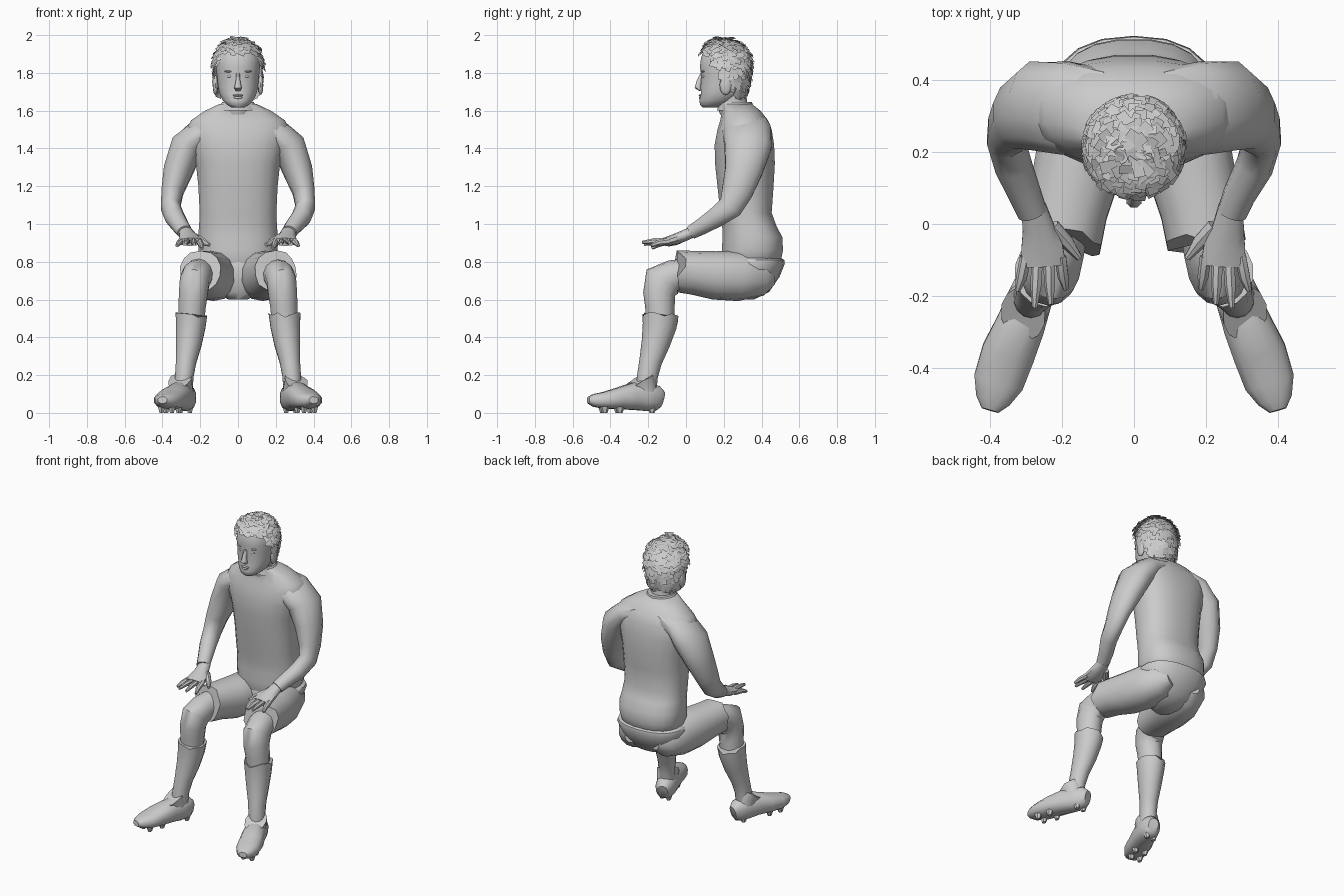
import bpy, bmesh, math, random
from mathutils import Vector
random.seed(4)


def finish(name, bm, angle=45, smooth=True):
    bmesh.ops.recalc_face_normals(bm, faces=bm.faces)
    me = bpy.data.meshes.new(name)
    bm.to_mesh(me)
    bm.free()
    ob = bpy.data.objects.new(name, me)
    bpy.context.collection.objects.link(ob)
    if smooth:
        bpy.ops.object.select_all(action='DESELECT')
        ob.select_set(True)
        bpy.context.view_layer.objects.active = ob
        bpy.ops.object.shade_smooth_by_angle(angle=math.radians(angle))
    return ob


def loft(name, rings, n=12, power=2.0, flat=False, s=1, jag=0.0, jag_end=0):
    """Skin elliptical rings (x, y, z, half_width, half_depth) along a path."""
    bm = bmesh.new()
    pts = [Vector((r[0] * s, r[1], r[2])) for r in rings]
    loops = []
    for i, (p, r) in enumerate(zip(pts, rings)):
        t = (pts[min(i + 1, len(pts) - 1)] - pts[max(i - 1, 0)]).normalized()
        if flat:
            t = Vector((0, 0, 1))
        u = Vector((1, 0, 0))
        u = (u - t * u.dot(t)).normalized()
        v = t.cross(u)
        loop = []
        for k in range(n):
            a = 2 * math.pi * (k + 0.5) / n
            c, d = math.cos(a), math.sin(a)
            c = math.copysign(abs(c) ** (2 / power), c)
            d = math.copysign(abs(d) ** (2 / power), d)
            co = p + u * c * r[3] + v * d * r[4]
            if jag and i == (jag_end % len(rings)):
                co += t * random.uniform(-jag, jag)
            loop.append(bm.verts.new(co))
        loops.append(loop)
    for l0, l1 in zip(loops, loops[1:]):
        for k in range(n):
            bm.faces.new((l0[k], l0[(k + 1) % n], l1[(k + 1) % n], l1[k]))
    bm.faces.new(loops[0])
    bm.faces.new(loops[-1])
    return finish(name, bm)


def column(name, rows, **kw):
    """Upright loft from rows (z, y_front, y_back, half_width)."""
    return loft(name, [(0, (f + b) / 2, z, w, (b - f) / 2) for z, f, b, w in rows],
                flat=True, **kw)


def ball(name, loc, size, seg=12):
    bm = bmesh.new()
    bmesh.ops.create_uvsphere(bm, u_segments=seg, v_segments=seg // 2 + 2, radius=1)
    for v in bm.verts:
        v.co = Vector([c * k + o for c, k, o in zip(v.co, size, loc)])
    return finish(name, bm, 60)


# Shirt body and collar
column("shirt", [(0.775, .20, .475, .17), (0.81, .19, .505, .20), (0.86, .188, .515, .212),
                 (0.93, .192, .512, .214), (0.99, .19, .48, .208), (1.06, .18, .455, .205),
                 (1.2, .165, .465, .212), (1.32, .152, .472, .225), (1.42, .15, .468, .255),
                 (1.50, .165, .455, .278), (1.55, .18, .435, .25), (1.60, .19, .395, .175),
                 (1.635, .18, .35, .10)],
       n=20, power=2.4)
column("shirt_collar", [(1.60, .165, .36, .115), (1.645, .17, .35, .085)], n=18)

# Pelvis of the shorts
column("shorts_seat", [(0.60, .23, .36, .05), (0.64, .20, .44, .14), (0.72, .19, .495, .205),
                       (0.79, .19, .523, .228), (0.81, .20, .52, .222), (0.83, .22, .48, .18)],
       n=18, power=2.3)

# Neck and head
column("neck", [(1.58, .18, .33, .075), (1.68, .15, .32, .075), (1.72, .15, .31, .075)], n=14)
column("head", [(1.617, .088, .16, .035), (1.632, .073, .22, .060), (1.655, .07, .265, .083),
                (1.69, .078, .295, .099), (1.73, .076, .315, .107), (1.78, .08, .33, .112),
                (1.83, .072, .34, .118), (1.88, .078, .34, .118), (1.93, .10, .315, .10),
                (1.97, .15, .27, .055)], n=20, power=2.2)
loft("nose", [(0, .088, 1.80, .012, .012), (0, .07, 1.755, .013, .016),
              (0, .064, 1.72, .022, .02), (0, .078, 1.705, .014, .01)], n=8, flat=True)
ball("upper_lip", (0, .076, 1.681), (.028, .009, .006))
ball("lower_lip", (0, .077, 1.669), (.024, .009, .007))
for s in (-1, 1):
    ball("eye", (s * .043, .097, 1.782), (.017, .012, .009))
    ball("brow", (s * .045, .091, 1.808), (.028, .011, .006))
    ball("ear", (s * .12, .21, 1.735), (.014, .032, .052))


# Hair: a shell of short overlapping flat tufts
def hair_point(d, k=1.0):
    low = .145 if d.z > 0 else .28
    return Vector((d.x * .136 * k, .213 + d.y * .138 * k, 1.838 + d.z * low * k))


def hairline(y):
    if y > .26:
        return 1.66
    if y > .18:
        return 1.66 + (.26 - y) / .08 * .12
    return 1.78 + min(1, (.18 - y) / .07) * .10


bm = bmesh.new()
bmesh.ops.create_uvsphere(bm, u_segments=24, v_segments=20, radius=1)
for v in bm.verts:
    v.co = hair_point(v.co, .955)
bmesh.ops.delete(bm, geom=[v for v in bm.verts if v.co.z < hairline(v.co.y)], context='VERTS')
finish("hair_cap", bm)

bm = bmesh.new()
count = 560
for i in range(count):
    z = 1 - 1.7 * (i + .5) / count
    r, a = math.sqrt(1 - z * z), i * 2.39996
    d = Vector((r * math.cos(a), r * math.sin(a), z))
    p = hair_point(d, random.uniform(.96, 1.02))
    if p.z < hairline(p.y) + .012:
        continue
    if d.y < -.3 and d.z > .3:          # raised fringe
        p += Vector((0, -.008, .014))
    side = d.cross(Vector((random.uniform(-.5, .5), random.uniform(-.5, .5), 1))).normalized()
    down = d.cross(side).normalized()
    if down.z > 0:
        down = -down
    w, h, lift = random.uniform(.011, .018), random.uniform(.017, .024), random.uniform(.002, .012)
    root, tip = p - down * h - d * .008, p + down * h + d * lift
    bm.faces.new([bm.verts.new(c) for c in (root - side * w, root + side * w,
                                            tip + side * w, tip - side * w)])
finish("hair_tufts", bm, smooth=False)

# Arms: sleeve, palm, fingers
for s in (-1, 1):
    dx = 0.0 if s < 0 else -.01
    loft("sleeve", [(.08, .315, 1.515, .065, .12), (.19, .322, 1.49, .078, .133),
                    (.27, .328, 1.41, .092, .128), (.318, .305, 1.28, .080, .102),
                    (.348, .27, 1.17, .060, .085), (.357, .235, 1.09, .053, .068),
                    (.335, .16, 1.035, .053, .055), (.302 + dx, .08, .985, .046, .044),
                    (.282 + dx, .03, .957, .042, .038)], n=12, s=s)
    px = .252 if s < 0 else .248
    loft("palm", [(.28 + dx, .05, .965, .036, .030), (px + .014, -.01, .938, .046, .030),
                  (px + .004, -.06, .918, .060, .029), (px, -.115, .905, .066, .022)],
         n=10, s=s)
    tips = ((-.052, -.18), (-.017, -.222), (.020, -.232), (.06, -.185))
    for k, (tx, ty) in enumerate(tips):
        kx, end = px + (k - 1.5) * .032, px + tx * 1.2
        zt = (.872, .893, .902, .885)[k]
        loft("finger", [(kx, -.09, .908, .017, .018), ((kx + end) / 2, (ty - .10) / 2 - .005,
                        (.91 + zt) / 2 + .003, .016, .016), (end, ty, zt, .008, .009)], n=7, s=s)
    loft("thumb", [(px - .025, -.005, .93, .02, .022), (px - .065, -.05, .908, .02, .02),
                   (px - .10, -.095, .89, .009, .010)], n=8, s=s)

# Legs: shorts leg, bare knee, sock, boot
for s in (-1, 1):
    loft("shorts_leg", [(.09, .46, .725, .04, .05), (.105, .41, .72, .10, .10),
                        (.130, .28, .725, .128, .133), (.158, .15, .728, .124, .128),
                        (.185, .04, .742, .114, .116), (.200, -.045, .75, .112, .110)],
         n=14, s=s, power=2.2, jag=.025, jag_end=-1)
    loft("knee", [(.20, .03, .74, .08, .08), (.218, -.07, .725, .082, .085),
                  (.23, -.125, .695, .08, .105), (.237, -.142, .63, .078, .085),
                  (.243, -.138, .56, .074, .078), (.247, -.138, .48, .07, .075)], n=14, s=s)
    loft("sock", [(.247, -.135, .515, .086, .095), (.25, -.14, .46, .08, .09),
                  (.26, -.16, .37, .07, .076), (.275, -.188, .27, .055, .06),
                  (.285, -.205, .19, .05, .055), (.287, -.21, .12, .05, .055)],
         n=14, s=s, jag=.016)
    loft("boot_collar", [(.308, -.25, .172, .064, .085), (.30, -.235, .145, .060, .08),
                         (.295, -.225, .10, .06, .075)], n=12, s=s, jag=.007)
    loft("boot", [(.262, -.128, .07, .032, .045), (.272, -.155, .078, .055, .068),
                  (.29, -.21, .082, .064, .074), (.315, -.28, .088, .070, .074),
                  (.35, -.36, .076, .076, .058), (.377, -.44, .066, .072, .044),
                  (.392, -.49, .066, .050, .034), (.40, -.518, .068, .025, .018)],
         n=12, s=s, power=2.4)
    # studs under the sole
    for x, y in ((.255, -.18), (.305, -.18), (.315, -.36), (.38, -.35), (.35, -.44), (.405, -.43)):
        loft("boot_stud", [(x, y, .04, .024, .028), (x, y, 0, .012, .014)], n=6, s=s, flat=True)
